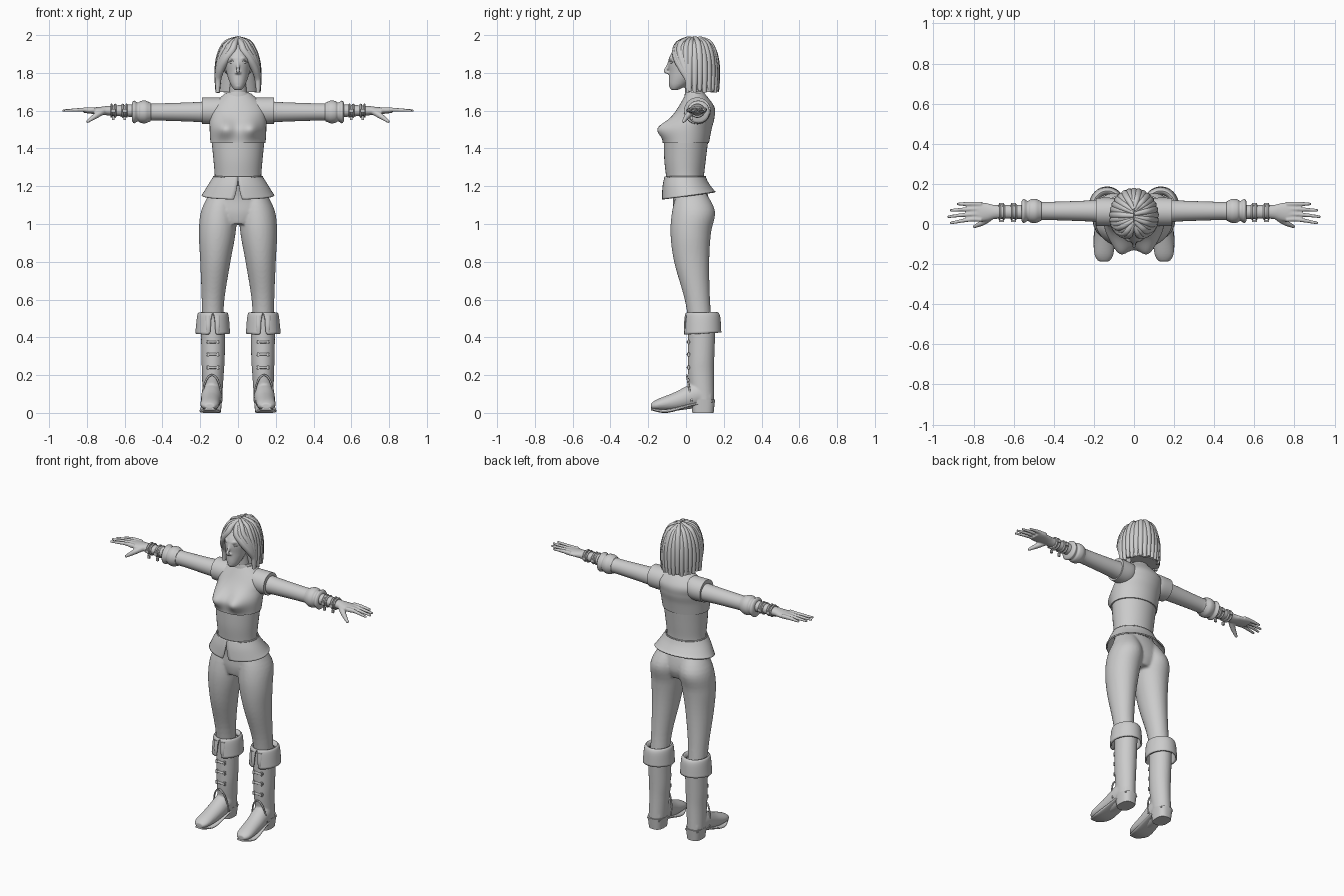
import bpy, bmesh, math
from math import sin, cos, pi, radians, exp, copysign
from mathutils import Vector, Matrix

if "Cube" in bpy.data.objects:
    bpy.data.objects.remove(bpy.data.objects["Cube"])

SHADE = 0.6
grey = bpy.data.materials.new("plain grey")
grey.use_nodes = True
grey.diffuse_color = (SHADE, SHADE, SHADE, 1)
grey.node_tree.nodes["Principled BSDF"].inputs["Base Color"].default_value = grey.diffuse_color

SIDES = (-1, 1)
ARM = dict(y=.06, z=1.6)


def resample(points, steps):
    """Catmull-Rom through tuples of any length."""
    result = []
    last = len(points) - 1
    for i in range(last):
        a, b, c, d = (points[max(0, min(last, i + k))] for k in (-1, 0, 1, 2))
        for step in range(steps):
            t = step / steps
            result.append([q + t / 2 * (r - p + t * (2*p - 5*q + 4*r - w + t * (3*(q - r) + w - p)))
                           for p, q, r, w in zip(a, b, c, d)])
    return result + [list(points[last])]


def skin(bm, rings, closed=True):
    """Joins rings of points with quads; closed rings also get end caps."""
    rows = [[bm.verts.new(point) for point in ring] for ring in rings]
    count = len(rows[0])
    for lower, upper in zip(rows, rows[1:]):
        for i in range(count if closed else count - 1):
            j = (i + 1) % count
            bm.faces.new((lower[i], lower[j], upper[j], upper[i]))
    if closed:
        bm.faces.new(rows[0])
        bm.faces.new(rows[-1])


def ring(at, wide, deep, x=0, y=0, z=0):
    """Elliptical cross-section at a place along the loft axis."""
    return at, wide, deep, x, y, z


def loft(bm, *stations, axis="z", sides=40, steps=5, power=1):
    rings = []
    for at, wide, deep, x, y, z in resample(stations, steps):
        points = []
        for i in range(sides):
            c, s = cos(2 * pi * i / sides), sin(2 * pi * i / sides)
            a = wide * copysign(abs(c) ** power, c)
            b = deep * copysign(abs(s) ** power, s)
            points.append({"x": (at, y + a, z + b), "y": (x + a, at, z + b), "z": (x + a, y + b, at)}[axis])
        rings.append(points)
    skin(bm, rings)


def tube(bm, path, sides=10, steps=5, across=(0, 0, 1), flat=1):
    """Path points are (x, y, z, radius)."""
    path = resample(path, steps)
    centres = [Vector(point[:3]) for point in path]
    rings = []
    for i, (centre, point) in enumerate(zip(centres, path)):
        along = centres[min(i + 1, len(path) - 1)] - centres[max(i - 1, 0)]
        side = along.cross(Vector(across)).normalized() * point[-1]
        up = side.cross(along).normalized() * point[-1] * flat
        rings.append([centre + cos(2 * pi * k / sides) * side + sin(2 * pi * k / sides) * up for k in range(sides)])
    skin(bm, rings)


def ball(bm, centre, radii):
    place = Matrix.Translation(centre) @ Matrix.Diagonal((*radii, 1))
    bmesh.ops.create_uvsphere(bm, u_segments=24, v_segments=16, radius=1, matrix=place)


def box(bm, centre, size):
    bmesh.ops.create_cube(bm, size=1, matrix=Matrix.Translation(centre) @ Matrix.Diagonal((*size, 1)))


def skirt(bm, *stations, slit, lift, sides=48):
    """Open flared band with a front slit that widens, and a hem that rises behind."""
    rings = []
    rows = resample(stations, 5)
    for row, (at, wide, deep, x, y, z) in enumerate(rows):
        drop = (row / (len(rows) - 1)) ** 2
        gap = radians(slit) * drop
        angles = [gap + 2 * (pi - gap) * i / sides for i in range(sides + 1)]
        rings.append([(x + wide * sin(a), y - deep * cos(a), at + lift * drop * (1 - cos(a)) / 2) for a in angles])
    skin(bm, rings, closed=False)


def finish(bm, name, voxel=0, mirror=False, thick=0):
    bmesh.ops.recalc_face_normals(bm, faces=bm.faces)
    for face in bm.faces:
        face.smooth = True
    for edge in bm.edges:
        edge.smooth = edge.calc_face_angle(0) < radians(40)
    mesh = bpy.data.meshes.new(name)
    bm.to_mesh(mesh)
    bm.free()
    mesh.materials.append(grey)
    part = bpy.data.objects.new(name, mesh)
    bpy.context.scene.collection.objects.link(part)
    if voxel:
        blend = part.modifiers.new("blend", "REMESH")
        blend.mode, blend.voxel_size, blend.use_smooth_shade = "VOXEL", voxel, True
        part.modifiers.new("soften", "SMOOTH").iterations = 3
    if thick:
        shell = part.modifiers.new("thickness", "SOLIDIFY")
        shell.thickness, shell.offset = thick, 0
    if mirror:
        part.modifiers.new("other side", "MIRROR").use_mirror_merge = False


# Head, face and neck
bm = bmesh.new()
loft(bm, ring(1.71, wide=.02, deep=.02, y=-.06), ring(1.74, wide=.04, deep=.05, y=-.04),
     ring(1.8, wide=.06, deep=.08, y=-.01), ring(1.88, wide=.07, deep=.1, y=.01),
     ring(1.97, wide=.04, deep=.06, y=.03))
loft(bm, ring(1.64, wide=.05, deep=.05, y=.05), ring(1.78, wide=.04, deep=.04, y=.03))
tube(bm, [(0, -.085, 1.87, .006), (0, -.1, 1.83, .008), (0, -.11, 1.81, .01), (0, -.09, 1.8, .008)], across=(1, 0, 0))
for side in SIDES:
    ball(bm, (side * .01, -.09, 1.8), (.007, .009, .006))
    tube(bm, [(side * .01, -.085, 1.87, .006), (side * .03, -.08, 1.88, .007), (side * .05, -.06, 1.87, .005)])
for lip in (1.77, 1.78):
    tube(bm, [(-.02, -.07, 1.775, .004), (0, -.085, lip, .007), (.02, -.07, 1.775, .004)])
ball(bm, (0, -.07, 1.73), (.02, .02, .015))
finish(bm, "head", voxel=.005)

# Eyes with upper lids
bm = bmesh.new()
ball(bm, (.03, -.07, 1.855), (.015, .014, .008))
tube(bm, [(.01, -.08, 1.855, .002), (.03, -.085, 1.865, .003), (.05, -.07, 1.857, .002)])
finish(bm, "eyes", mirror=True)

# Hair: inner mass, then locks swept from the crown towards the sides and back
bm = bmesh.new()
ball(bm, (0, .04, 1.875), (.09, .11, .11))
loft(bm, ring(1.7, wide=.1, deep=.06, y=.1), ring(1.88, wide=.09, deep=.08, y=.08))
finish(bm, "hair_mass")
bm = bmesh.new()
LOCKS, BENDS = 27, 6
for lock in range(LOCKS):
    start = radians(324 * lock / (LOCKS - 1) - 162)
    end = copysign(min(abs(start), radians(104)), start)
    path = []
    for bend in range(BENDS + 1):
        t = bend / BENDS
        angle = start + (end - start) * max(0, min(1, 2 * t - .6))
        reach = sin(pi / 2 * t ** .6)
        height = 1.98 - .28 * t ** 1.4 + .005 * sin(lock * 2.4)
        path.append((.11 * reach * sin(angle), .04 + (.035 + .09 * reach) * cos(angle), height, .01 + .012 * sin(pi * t)))
    tube(bm, path, across=(cos(start), -sin(start), .1))
finish(bm, "hair_locks")

# Vest with bust
bm = bmesh.new()
loft(bm, ring(1.43, wide=.146, deep=.122), ring(1.5, wide=.15, deep=.125, y=.01),
     ring(1.56, wide=.15, deep=.115, y=.035), ring(1.62, wide=.145, deep=.095, y=.055),
     ring(1.69, wide=.07, deep=.05, y=.05), sides=64, steps=8)
for vert in bm.verts:
    for side in SIDES:
        if vert.co.y < 0:
            away = Vector((vert.co.x - side * .07, vert.co.z - 1.505)).length / .05
            vert.co.y -= .05 * exp(-away ** 2)
finish(bm, "vest")

# Collar
bm = bmesh.new()
loft(bm, ring(1.66, wide=.08, deep=.06, y=.05), ring(1.7, wide=.055, deep=.05, y=.045))
finish(bm, "collar")

# Corset below the bust
bm = bmesh.new()
loft(bm, ring(1.2, wide=.13, deep=.1), ring(1.25, wide=.123, deep=.1, y=-.005),
     ring(1.34, wide=.13, deep=.11, y=-.005), ring(1.44, wide=.14, deep=.117))
finish(bm, "corset")

# Peplum and waist trim dipping to a point in front
bm = bmesh.new()
skirt(bm, ring(1.25, wide=.127, deep=.105, y=-.005), ring(1.2, wide=.155, deep=.12),
      ring(1.13, wide=.19, deep=.14, y=.015), slit=7, lift=.04)
finish(bm, "peplum", thick=.008)
bm = bmesh.new()
TURNS = 40
path = []
for turn in range(TURNS + 1):
    angle = 2 * pi * turn / TURNS - pi
    dip = max(0, .7 - abs(angle)) * .035
    path.append((.129 * sin(angle), -.005 - .107 * cos(angle), 1.25 - dip, .004))
tube(bm, path, steps=2)
finish(bm, "waist_trim")

# Trousers
bm = bmesh.new()
loft(bm, ring(1, wide=.1, deep=.085, y=.025), ring(1.06, wide=.165, deep=.1, y=.03),
     ring(1.14, wide=.165, deep=.095, y=.025), ring(1.22, wide=.12, deep=.09))
for side in SIDES:
    loft(bm, ring(.44, wide=.055, deep=.06, x=side * .134, y=.08), ring(.6, wide=.06, deep=.067, x=side * .132, y=.06),
         ring(.8, wide=.08, deep=.093, x=side * .12, y=.03), ring(.95, wide=.097, deep=.107, x=side * .11, y=.025),
         ring(1.07, wide=.095, deep=.113, x=side * .1, y=.04), ring(1.18, wide=.06, deep=.07, x=side * .08, y=.025))
finish(bm, "trousers", voxel=.008)

# Shoulder caps
bm = bmesh.new()
loft(bm, ring(.06, wide=.055, deep=.055, y=.055, z=1.615), ring(.11, wide=.07, deep=.07, **ARM),
     ring(.19, wide=.07, deep=.07, **ARM), axis="x")
finish(bm, "shoulder", mirror=True)

# Sleeves with gathered cuff
bm = bmesh.new()
SLEEVE = ((.17, .056), (.25, .051), (.44, .045), (.465, .05), (.49, .06), (.515, .058), (.53, .05), (.55, .06), (.56, .05))
loft(bm, *(ring(x, wide=r, deep=r, y=.065, z=1.593) for x, r in SLEEVE), axis="x")
finish(bm, "sleeve", mirror=True)

# Forearm and hand with spread fingers
bm = bmesh.new()
loft(bm, ring(.52, wide=.036, deep=.036, **ARM), ring(.68, wide=.034, deep=.026, **ARM),
     ring(.73, wide=.043, deep=.02, **ARM), ring(.78, wide=.05, deep=.016, **ARM),
     ring(.815, wide=.045, deep=.012, **ARM), axis="x")
for finger in range(4):
    root, spread = .1 - .026 * finger, .1 - .032 * finger
    tip = .93 - .012 * (finger - 2) ** 2
    tube(bm, [(.76, root, 1.605, .012), (.82, root, 1.605, .011), (tip, spread, 1.6, .007)])
tube(bm, [(.71, .04, 1.6, .018), (.75, .01, 1.575, .016), (.8, -.015, 1.54, .008)])
finish(bm, "hand", voxel=.0045, mirror=True)

# Bracelets with buckles
bm = bmesh.new()
for x in (.59, .61, .65, .67):
    for shift, trim in ((-.006, .005), (.006, .005)):
        loft(bm, ring(x + shift, wide=.036, deep=.034, **ARM), ring(x, wide=.041, deep=.038, **ARM), axis="x", steps=3)
for x in (.6, .66):
    for y in (.015, .1):
        box(bm, (x, y, 1.6), (.024, .01, .02))
    box(bm, (x, .03, 1.56), (.014, .012, .02))
finish(bm, "bracelets", mirror=True)

# Boots
bm = bmesh.new()
loft(bm, ring(.06, wide=.052, deep=.06, x=.137, y=.09), ring(.2, wide=.057, deep=.068, x=.133, y=.08),
     ring(.3, wide=.062, deep=.07, x=.132, y=.08), ring(.5, wide=.064, deep=.073, x=.132, y=.085))
loft(bm, ring(.135, wide=.04, deep=.04, x=.137, z=.08), ring(.06, wide=.054, deep=.068, x=.138, z=.095),
     ring(-.06, wide=.052, deep=.049, x=.145, z=.06), ring(-.15, wide=.048, deep=.03, x=.15, z=.043),
     ring(-.186, wide=.028, deep=.015, x=.15, z=.036), axis="y")
finish(bm, "boot", voxel=.006, mirror=True)

# Soles and heel blocks
bm = bmesh.new()
loft(bm, ring(.14, wide=.045, deep=.007, x=.137, z=.06), ring(.04, wide=.05, deep=.008, x=.138, z=.045),
     ring(-.1, wide=.055, deep=.01, x=.148, z=.01), ring(-.185, wide=.027, deep=.006, x=.15, z=.02),
     axis="y", power=.6)
loft(bm, ring(0, wide=.045, deep=.056, x=.137, y=.09), ring(.07, wide=.053, deep=.064, x=.137, y=.09), power=.75)
finish(bm, "sole_and_heel", mirror=True)

# Folded boot cuffs with front slit and lapels
bm = bmesh.new()
skirt(bm, ring(.51, wide=.058, deep=.066, x=.133, y=.085), ring(.527, wide=.072, deep=.08, x=.133, y=.085),
      ring(.5, wide=.08, deep=.09, x=.133, y=.087), ring(.415, wide=.087, deep=.095, x=.134, y=.087), slit=14, lift=.01)
finish(bm, "boot_cuff", thick=.01, mirror=True)
bm = bmesh.new()
for side in SIDES:
    hang = .133 + side * .024
    tube(bm, [(hang, 0, .515, .014), (hang, -.006, .46, .013), (hang, -.003, .42, .009)], across=(0, 1, 0), flat=.45)
finish(bm, "boot_lapels", mirror=True)

# Boot buckles and arched instep trim
bm = bmesh.new()
for z in (.375, .31, .24):
    tube(bm, [(.1, .022, z, .006), (.133, .01, z, .007), (.166, .022, z, .006)])
    for side in SIDES:
        box(bm, (.133 + side * .026, .013, z), (.012, .012, .022))
finish(bm, "boot_buckles", mirror=True)
bm = bmesh.new()
arch = [pi * k / 8 for k in range(9)]
tube(bm, [(.138 - .052 * cos(a), .03 - .026 * sin(a), .06 + .14 * sin(a), .005) for a in arch], across=(0, 1, 0))
finish(bm, "instep_trim", mirror=True)
